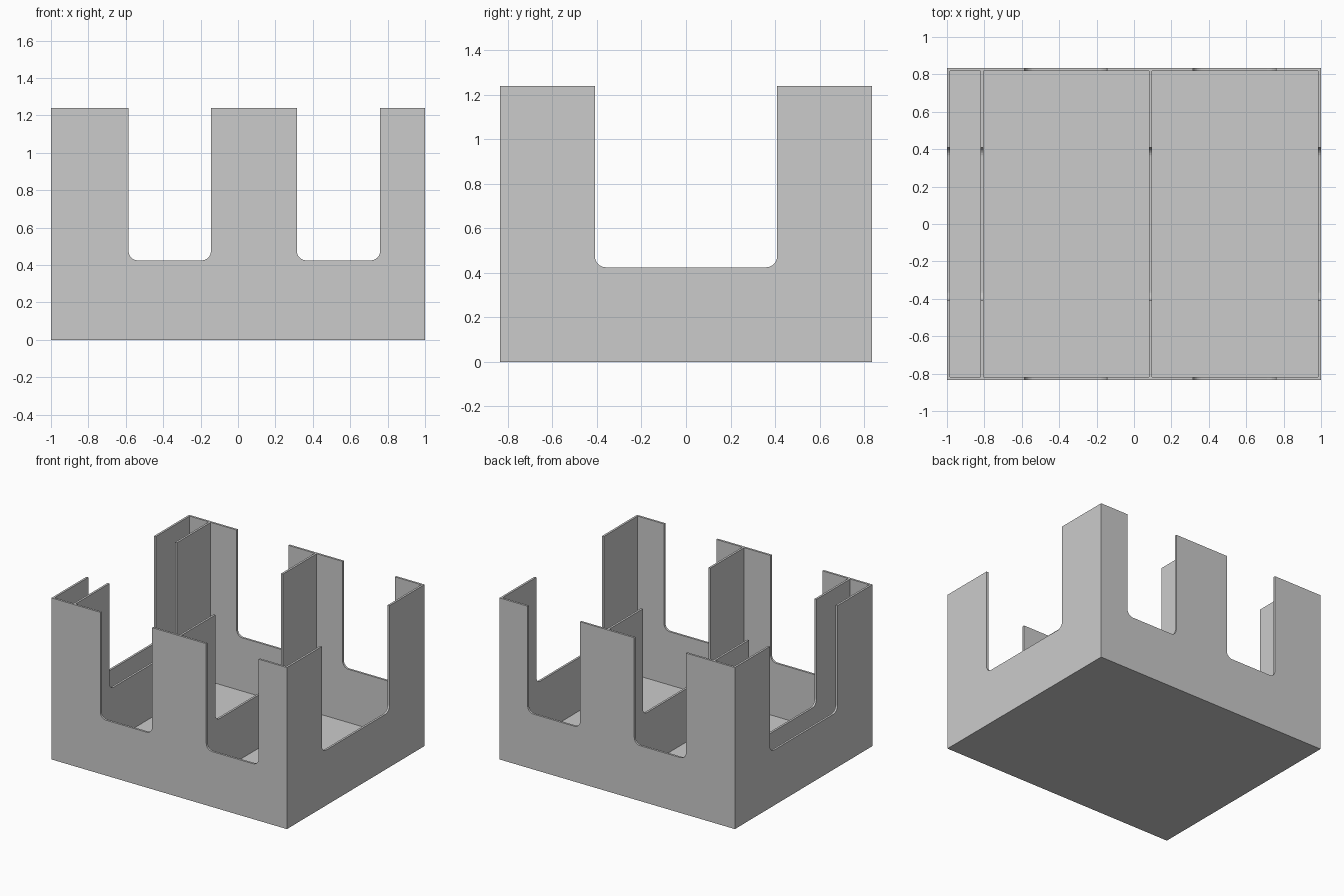
import bpy
import bmesh
from math import sin, cos, pi
from mathutils import Vector

default = bpy.data.objects.get("Cube")
if default:
    bpy.data.objects.remove(default, do_unlink=True)

HALF_X, HALF_Y, HEIGHT = 1.0, 0.835, 1.24
WALL = 0.016
NOTCH_Z, RADIUS = 0.425, 0.05
DIVIDERS = (-0.813, 0.087)

grey = bpy.data.materials.new("plain grey")
grey.use_nodes = True
colour = (0.6, 0.6, 0.6, 1)
grey.diffuse_color = colour
grey.node_tree.nodes["Principled BSDF"].inputs["Base Color"].default_value = colour


def prism(name, points, offset):
    """Extrude a closed 3D outline by an offset vector."""
    bm = bmesh.new()
    face = bm.faces.new([bm.verts.new(p) for p in points])
    new = bmesh.ops.extrude_face_region(bm, geom=[face])["geom"]
    verts = [v for v in new if isinstance(v, bmesh.types.BMVert)]
    bmesh.ops.translate(bm, verts=verts, vec=Vector(offset))
    bmesh.ops.recalc_face_normals(bm, faces=bm.faces)
    mesh = bpy.data.meshes.new(name)
    bm.to_mesh(mesh)
    bm.free()
    mesh.materials.append(grey)
    obj = bpy.data.objects.new(name, mesh)
    bpy.context.collection.objects.link(obj)
    return obj


def block(name, x0, x1, y, z0, z1):
    outline = [(x0, -y, z0), (x1, -y, z0), (x1, y, z0), (x0, y, z0)]
    return prism(name, outline, (0, 0, z1 - z0))


def notch_outline(a, b, steps=8):
    """U-shaped opening with rounded lower corners, open past the rim."""
    top = HEIGHT + 0.2
    points = [(b, top), (a, top)]
    for centre, start in ((a + RADIUS, pi), (b - RADIUS, 1.5 * pi)):
        for i in range(steps + 1):
            t = start + i / steps * pi / 2
            points.append((centre + RADIUS * cos(t),
                           NOTCH_Z + RADIUS + RADIUS * sin(t)))
    return points


# Solid tray body
tray = block("divided_tray", -HALF_X, HALF_X, HALF_Y, 0, HEIGHT)

# Three compartments, leaving the outer walls, dividers and floor
cutters = []
starts = [-HALF_X + WALL] + [d + WALL / 2 for d in DIVIDERS]
ends = [d - WALL / 2 for d in DIVIDERS] + [HALF_X - WALL]
for x0, x1 in zip(starts, ends):
    cutters.append(block("compartment_cutter", x0, x1, HALF_Y - WALL,
                         WALL, HEIGHT + 0.1))

# Notches through the front and back walls
for a, b in ((-0.585, -0.145), (0.315, 0.76)):
    outline = [(u, -1.2, z) for u, z in notch_outline(a, b)]
    cutters.append(prism("front_notch_cutter", outline, (0, 2.4, 0)))

# Wide notch through both side walls and the dividers
outline = [(-1.2, u, z) for u, z in notch_outline(-0.41, 0.41)]
cutters.append(prism("side_notch_cutter", outline, (2.4, 0, 0)))

# Carve the tray
bpy.context.view_layer.objects.active = tray
for cutter in cutters:
    cutter.hide_render = True
    mod = tray.modifiers.new("carve", 'BOOLEAN')
    mod.operation = 'DIFFERENCE'
    mod.solver = 'EXACT'
    mod.object = cutter
    bpy.ops.object.modifier_apply(modifier=mod.name)
    bpy.data.objects.remove(cutter, do_unlink=True)
